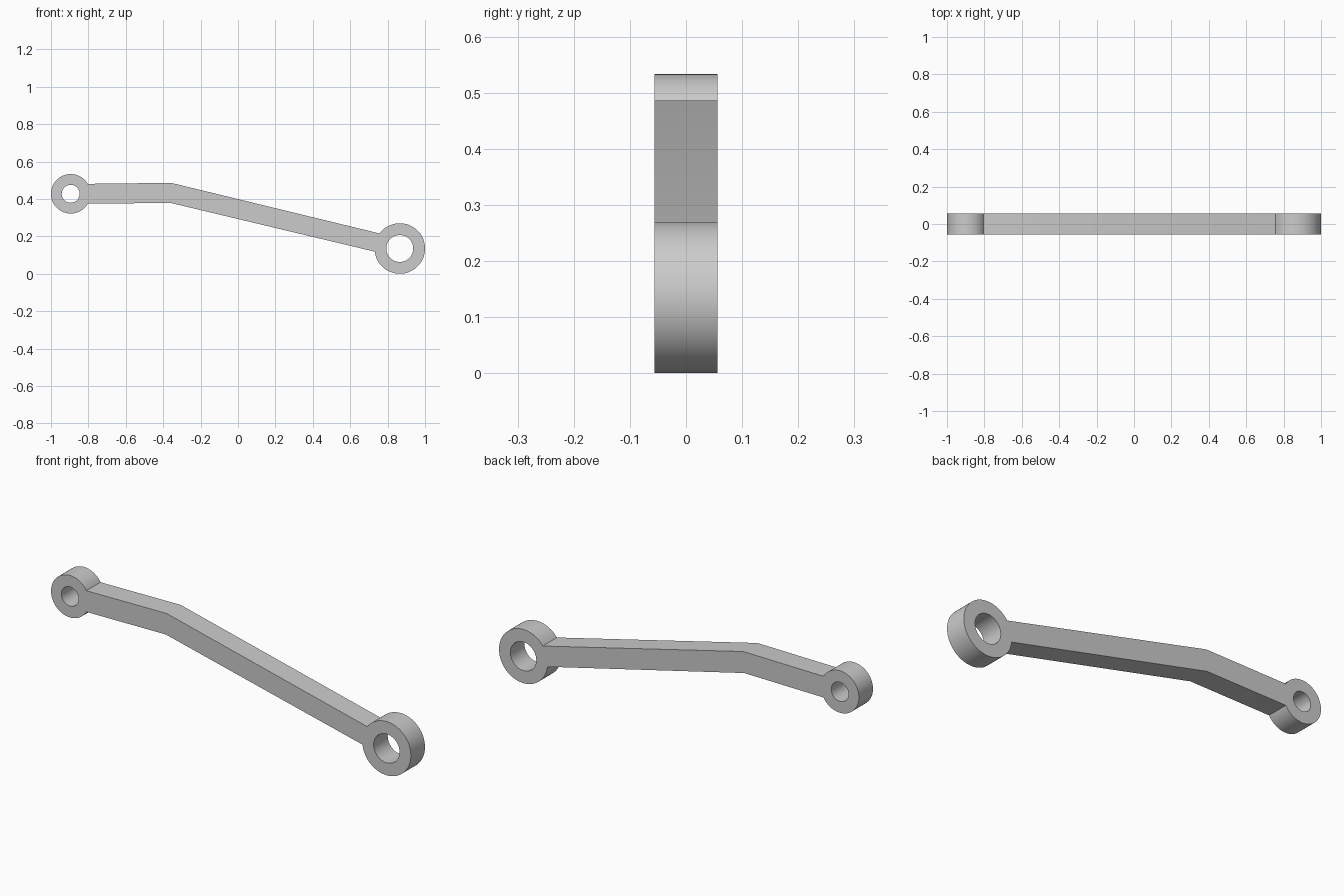
import bpy
import bmesh
from math import atan2, cos, sin, pi, radians

default = bpy.data.objects.get("Cube")
if default:
    bpy.data.objects.remove(default, do_unlink=True)

HALF_DEPTH = 0.056
SEGMENTS = 64

# Eyes: centre, outer radius, bore radius
small_eye = ((-0.8945, 0.4275), 0.1055, 0.048)
large_eye = ((0.865, 0.135), 0.135, 0.072)

# Where the arm edges meet the eyes, and the bend between them
small_top, small_bottom = (-0.803, 0.481), (-0.803, 0.374)
bend_top, bend_bottom = (-0.358, 0.486), (-0.362, 0.379)
large_top, large_bottom = (0.756, 0.216), (0.73, 0.118)


def arc(centre, radius, start, end, steps):
    """Points from one angle to another, ends included."""
    return [(centre[0] + radius * cos(start + (end - start) * i / steps),
             centre[1] + radius * sin(start + (end - start) * i / steps))
            for i in range(steps + 1)]


def eye_arc(eye, first, last, direction):
    """Outer rim of an eye, running from one arm edge to the other."""
    centre, radius, _ = eye
    a = atan2(first[1] - centre[1], first[0] - centre[0])
    b = atan2(last[1] - centre[1], last[0] - centre[0])
    sweep = direction * ((direction * (b - a)) % (2 * pi))
    return arc(centre, radius, a, a + sweep, SEGMENTS)


def add_outline(curve, points):
    spline = curve.splines.new('POLY')
    spline.points.add(len(points) - 1)
    for point, (x, z) in zip(spline.points, points):
        point.co = (x, z, 0, 1)
    spline.use_cyclic_u = True


# Flat profile with two bores, extruded to the full depth
profile = bpy.data.curves.new("link_arm", 'CURVE')
profile.dimensions = '2D'
profile.fill_mode = 'BOTH'
profile.extrude = HALF_DEPTH
add_outline(profile, eye_arc(small_eye, small_top, small_bottom, 1)
            + [bend_bottom]
            + eye_arc(large_eye, large_bottom, large_top, 1)
            + [bend_top])
for centre, _, bore in (small_eye, large_eye):
    add_outline(profile, arc(centre, bore, 0, 2 * pi, SEGMENTS)[:-1])

link = bpy.data.objects.new("link_arm", profile)
bpy.context.collection.objects.link(link)
link.rotation_euler.x = pi / 2

# Turn into a welded mesh standing upright
bpy.ops.object.select_all(action='DESELECT')
link.select_set(True)
bpy.context.view_layer.objects.active = link
bpy.ops.object.convert(target='MESH')
bpy.ops.object.transform_apply(location=False, rotation=True, scale=False)
bm = bmesh.new()
bm.from_mesh(link.data)
bmesh.ops.remove_doubles(bm, verts=bm.verts, dist=0.0002)
bmesh.ops.dissolve_limit(bm, angle_limit=radians(0.5),
                         verts=bm.verts, edges=bm.edges)
bmesh.ops.triangulate(bm, faces=[f for f in bm.faces if len(f.verts) > 4])
bmesh.ops.recalc_face_normals(bm, faces=bm.faces)
bm.to_mesh(link.data)
bm.free()
bpy.ops.object.shade_smooth_by_angle(angle=radians(30))

# Plain grey metal
grey = bpy.data.materials.new("light_grey")
grey.use_nodes = True
colour = (0.6, 0.6, 0.6, 1)
grey.diffuse_color = colour
grey.node_tree.nodes["Principled BSDF"].inputs["Base Color"].default_value = colour
link.data.materials.clear()
link.data.materials.append(grey)
